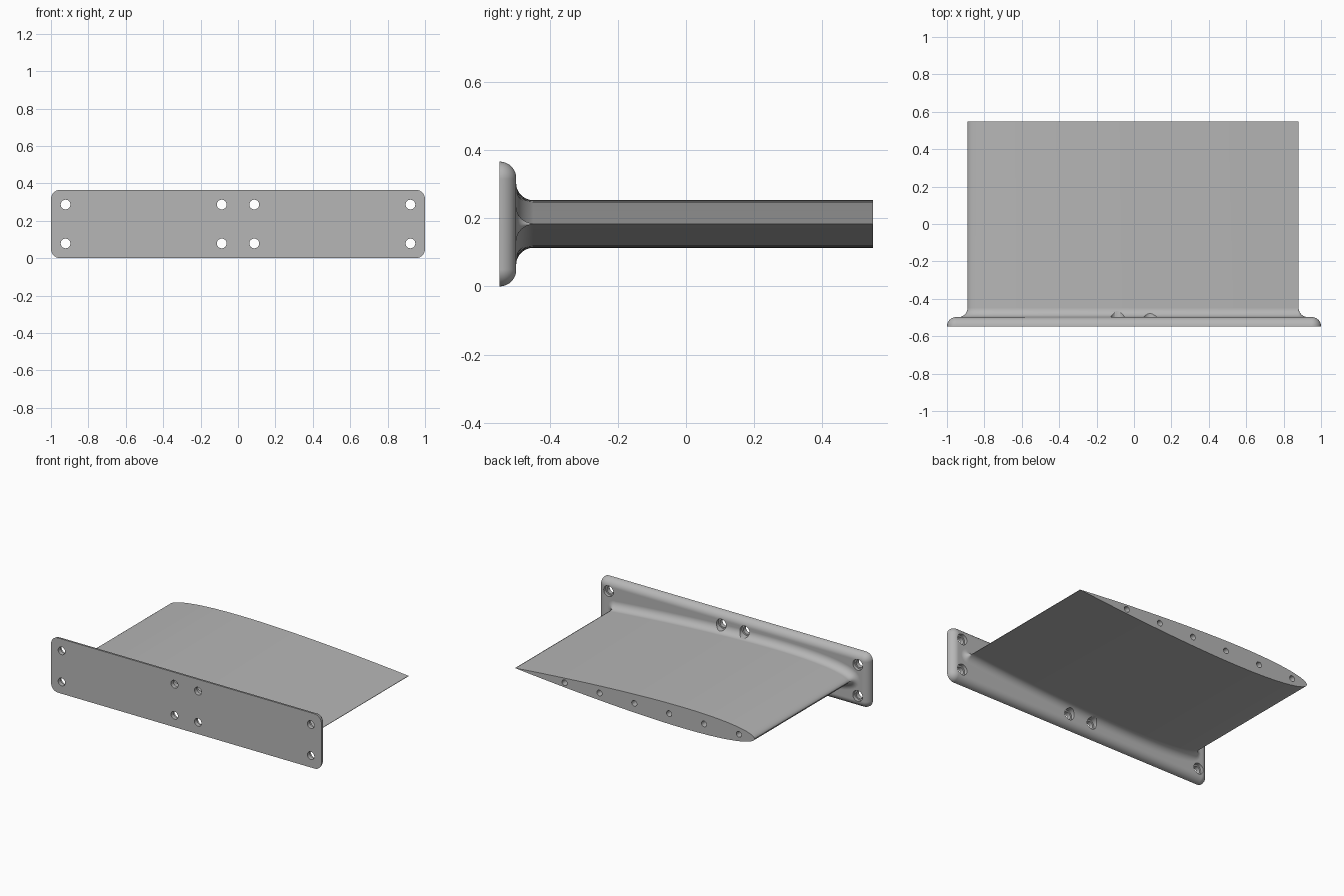
import bpy, bmesh
from math import sin, cos, pi, sqrt
from mathutils import Vector, Matrix

cube = bpy.data.objects.get("Cube")
if cube:
    bpy.data.objects.remove(cube, do_unlink=True)

MID_Z = 0.183                                     # height of the chord line
FRONT, PLATE_BACK, TIP = -0.547, -0.498, 0.548    # y stations
LEAD, TRAIL = -0.89, 0.88                         # x ends of the blade
FILLET = 0.05

grey = bpy.data.materials.new("plain grey")
grey.use_nodes = True
grey.diffuse_color = (0.47, 0.47, 0.47, 1)
grey.node_tree.nodes["Principled BSDF"].inputs["Base Color"].default_value = grey.diffuse_color


def finish(name, bm):
    bmesh.ops.recalc_face_normals(bm, faces=bm.faces)
    mesh = bpy.data.meshes.new(name)
    bm.to_mesh(mesh)
    bm.free()
    mesh.materials.append(grey)
    obj = bpy.data.objects.new(name, mesh)
    bpy.context.collection.objects.link(obj)
    return obj


def loft(name, outline, stations):
    """Skin an outline of (point, normal) pairs through (y, outward offset) stations."""
    bm = bmesh.new()
    rings = []
    for y, d in stations:
        pts = [p + n * d for p, n in outline]
        rings.append([bm.verts.new((p.x, y, p.y)) for p in pts])
    n = len(outline)
    for a, b in zip(rings, rings[1:]):
        for i in range(n):
            j = (i + 1) % n
            bm.faces.new((a[i], a[j], b[j], b[i]))
    bm.faces.new(rings[0])
    bm.faces.new(rings[-1])
    return finish(name, bm)


def fan(centre, radius, start, end, steps):
    out = []
    for i in range(steps + 1):
        a = start + (end - start) * i / steps
        n = Vector((cos(a), sin(a)))
        out.append((Vector(centre) + n * radius, n))
    return out


def blade_outline(steps=44):
    chord = TRAIL - LEAD

    def half(t):
        return 0.395 * chord * (0.2969 * sqrt(t) - 0.126 * t - 0.3516 * t**2
                                + 0.2843 * t**3 - 0.1036 * t**4)
    upper = []
    for i in range(1, steps):
        t = 0.5 - 0.5 * cos(pi * i / steps)
        e = min(1e-4, t / 2)
        slope = (half(t + e) - half(t - e)) / (2 * e * chord)
        upper.append((Vector((LEAD + chord * t, MID_Z + half(t))), Vector((-slope, 1)).normalized()))
    lower = [(Vector((p.x, 2 * MID_Z - p.y)), Vector((n.x, -n.y))) for p, n in upper]
    nose = [(Vector((LEAD, MID_Z)), Vector((-1, 0)))]
    tail = fan((TRAIL - 0.002, MID_Z), 0.002, pi / 2, -pi / 2, 10)
    return nose + upper + tail + lower[::-1]


def plate_outline():
    r, out = 0.05, []
    for k, (sx, sz) in enumerate(((1, 1), (-1, 1), (-1, -1), (1, -1))):
        out += fan((sx * (1 - r), MID_Z + sz * (MID_Z - r)), r, k * pi / 2, (k + 1) * pi / 2, 10)
    return out


def cylinder(name, x, z, radius, y0, y1):
    bm = bmesh.new()
    place = Matrix.Translation((x, (y0 + y1) / 2, z)) @ Matrix.Rotation(pi / 2, 4, 'X')
    bmesh.ops.create_cone(bm, cap_ends=True, segments=32, radius1=radius, radius2=radius,
                          depth=y1 - y0, matrix=place)
    return finish(name, bm)


def combine(target, tool, operation):
    mod = target.modifiers.new("combine", 'BOOLEAN')
    mod.operation, mod.object, mod.solver = operation, tool, 'EXACT'
    bpy.context.view_layer.objects.active = target
    bpy.ops.object.modifier_apply(modifier=mod.name)
    bpy.data.objects.remove(tool, do_unlink=True)


# Mounting plate with a fully rounded rear edge
R = PLATE_BACK - FRONT
arc = [i / 10 * pi / 2 for i in range(11)]
plate = loft("mounting_plate", plate_outline(),
             [(FRONT + R * sin(a), -R * (1 - cos(a)) * 0.98) for a in arc])

# Blade with a concave fillet at its root
root = [(PLATE_BACK + FILLET * (1 - cos(a)), FILLET * (1 - sin(a))) for a in arc]
blade = loft("blade", blade_outline(), [(PLATE_BACK - 0.02, FILLET)] + root + [(TIP, 0)])
combine(plate, blade, 'UNION')
plate.name = "finned_mounting_plate"

# Counterbored screw holes through the plate
for x in (-0.922, -0.087, 0.087, 0.922):
    for z in (0.079, 0.287):
        combine(plate, cylinder("screw_hole", x, z, 0.026, FRONT - 0.1, PLATE_BACK + 0.05), 'DIFFERENCE')
        combine(plate, cylinder("counterbore", x, z, 0.036, FRONT + 0.028, PLATE_BACK + 0.06), 'DIFFERENCE')

# Blind holes along the blade tip
for i in range(6):
    combine(plate, cylinder("tip_hole", 0.515 - 0.258 * i, MID_Z, 0.019, TIP - 0.2, TIP + 0.1), 'DIFFERENCE')

# Smooth shading with crisp edges
bpy.ops.object.select_all(action='DESELECT')
plate.select_set(True)
bpy.context.view_layer.objects.active = plate
bpy.ops.object.shade_smooth_by_angle(angle=pi / 6)
weighted = plate.modifiers.new("even shading", 'WEIGHTED_NORMAL')
weighted.keep_sharp = True
